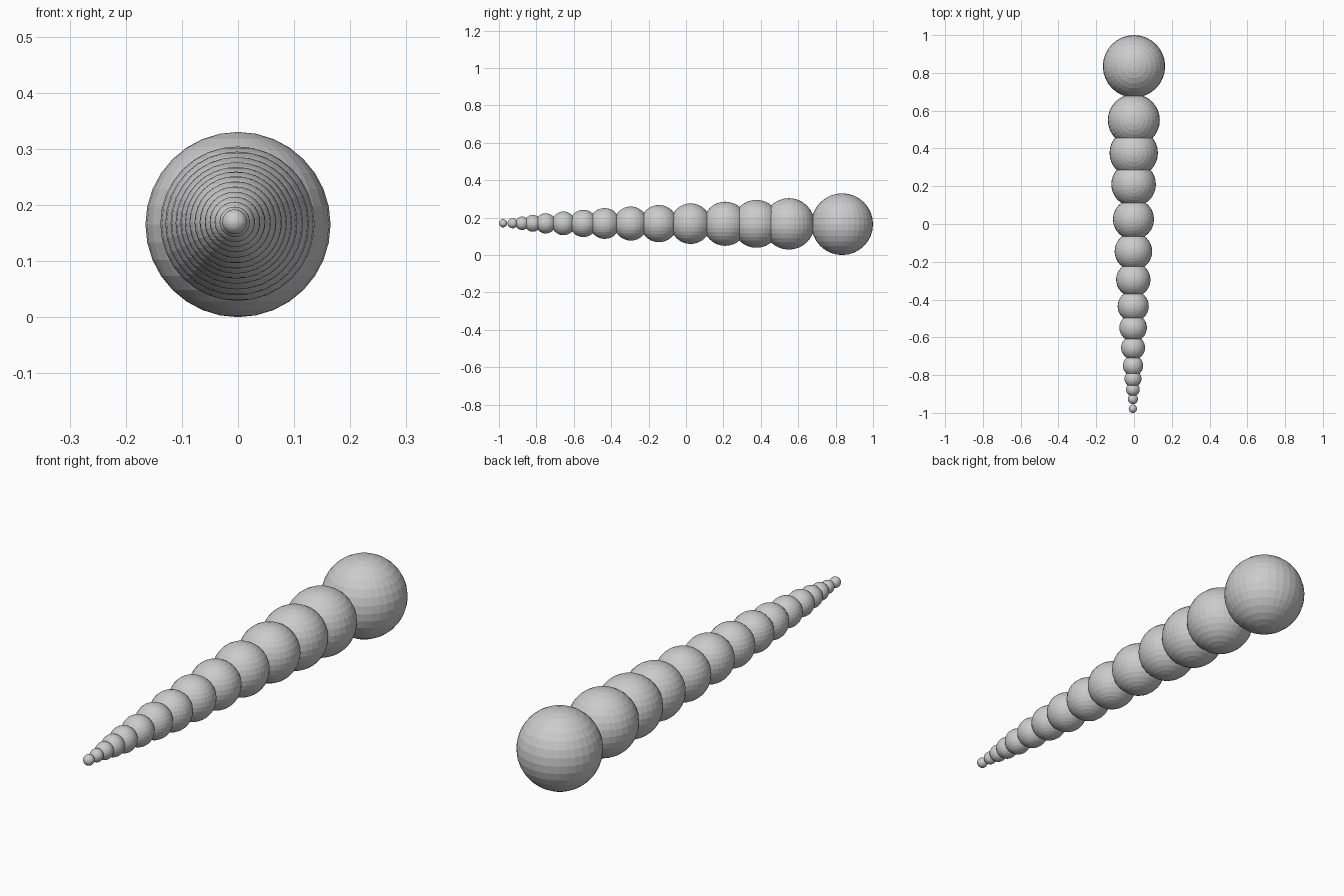
import bpy

if "Cube" in bpy.data.objects:
    bpy.data.objects.remove(bpy.data.objects["Cube"])

grey = bpy.data.materials.new("plain_grey")
grey.diffuse_color = (0.6, 0.6, 0.6, 1)
grey.use_nodes = True
grey.node_tree.nodes["Principled BSDF"].inputs["Base Color"].default_value = grey.diffuse_color


def ball(name, x, y, z, radius):
    bpy.ops.mesh.primitive_uv_sphere_add(segments=32, ring_count=16, radius=radius, location=(x, y, z))
    obj = bpy.context.object
    obj.name = name
    obj.data.materials.append(grey)


# Large ball at the back end
HEAD_Y, HEAD_R = 0.835, 0.165
ball("head_ball", 0, HEAD_Y, HEAD_R, HEAD_R)

# Overlapping body balls shrinking toward the front tip: (y, radius)
body = [(0.550, 0.1375), (0.376, 0.128), (0.210, 0.118), (0.025, 0.1085),
        (-0.145, 0.0995), (-0.295, 0.091), (-0.435, 0.0825), (-0.549, 0.073),
        (-0.655, 0.0635), (-0.750, 0.054), (-0.819, 0.045), (-0.876, 0.036),
        (-0.927, 0.027), (-0.978, 0.022)]

# The chain drifts very slightly sideways and up along its length
for i, (y, radius) in enumerate(body, 1):
    t = (HEAD_Y - y) / 1.813
    ball(f"body_ball_{i:02d}", -0.006 * t, y, HEAD_R + 0.001 + 0.004 * t, radius)
